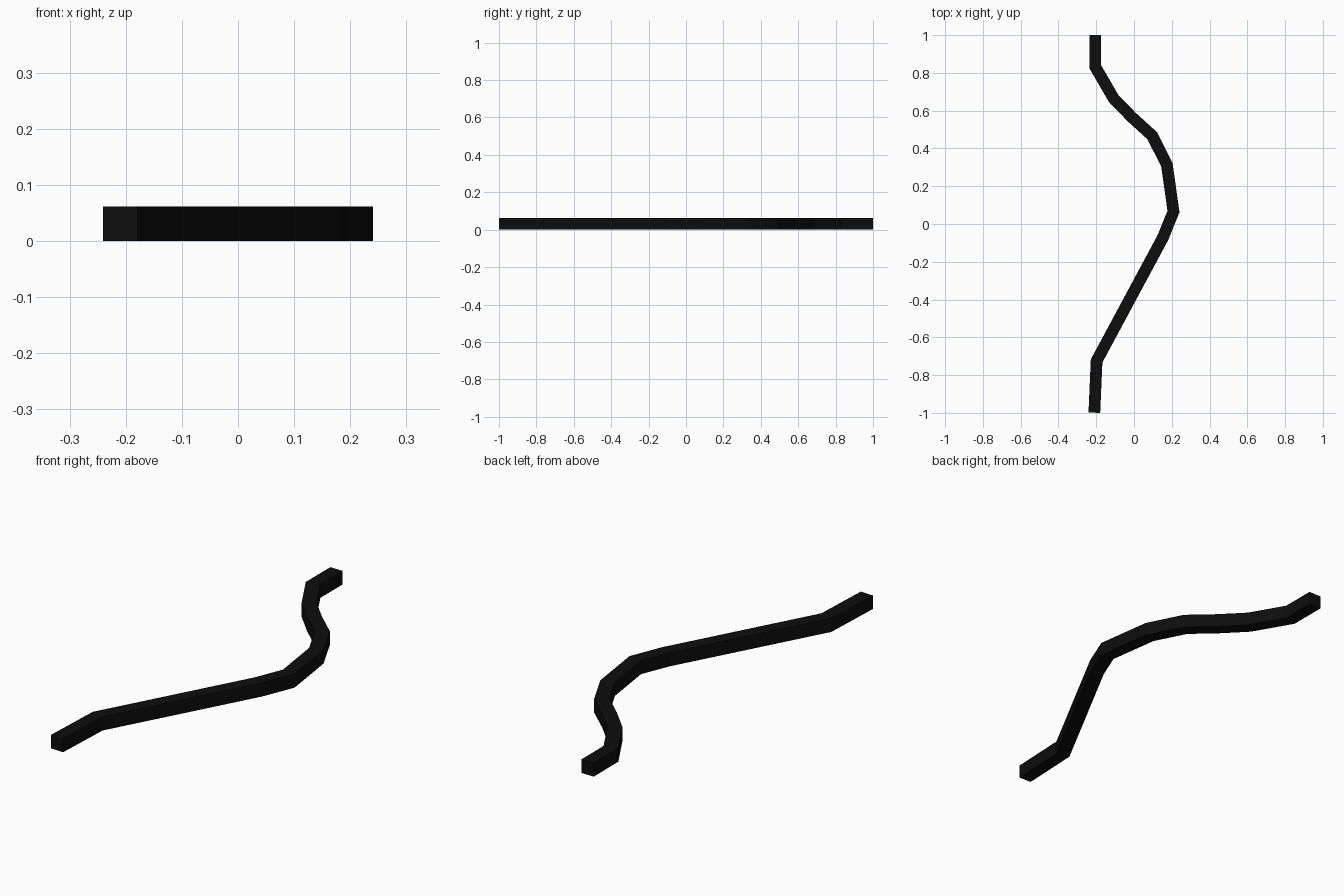
import bpy, bmesh
from mathutils import Vector

if "Cube" in bpy.data.objects:
    bpy.data.objects.remove(bpy.data.objects["Cube"])

WIDTH, HEIGHT = 0.062, 0.062
# centre line of the bent bar, seen from above
PATH = [(-0.205, 1.0), (-0.205, 0.832), (-0.108, 0.665), (-0.01, 0.564),
        (0.096, 0.468), (0.174, 0.314), (0.209, 0.066), (0.153, -0.072),
        (-0.198, -0.725), (-0.21, -0.999)]

black = bpy.data.materials.new("black")
black.diffuse_color = (0.004, 0.004, 0.004, 1)
black.use_nodes = True
black.node_tree.nodes["Principled BSDF"].inputs["Base Color"].default_value = black.diffuse_color


def sweep_bar(name, path, width, height, mat):
    """Square bar along a flat path, with mitred corners and closed ends."""
    pts = [Vector(p) for p in path]
    dirs = [(b - a).normalized() for a, b in zip(pts, pts[1:])]
    bm = bmesh.new()
    rings = []
    for i, p in enumerate(pts):
        d0, d1 = dirs[max(i - 1, 0)], dirs[min(i, len(dirs) - 1)]
        t = (d0 + d1).normalized()
        side = Vector((-t.y, t.x)) * (width / 2 / t.dot(d1))
        rings.append([bm.verts.new((*(p + side * s), z))
                      for s, z in ((-1, 0), (1, 0), (1, height), (-1, height))])
    for a, b in zip(rings, rings[1:]):
        for k in range(4):
            n = (k + 1) % 4
            bm.faces.new((a[k], a[n], b[n], b[k]))
    bm.faces.new(rings[0])
    bm.faces.new(rings[-1])
    bmesh.ops.recalc_face_normals(bm, faces=bm.faces)
    me = bpy.data.meshes.new(name)
    bm.to_mesh(me)
    bm.free()
    me.materials.append(mat)
    ob = bpy.data.objects.new(name, me)
    bpy.context.collection.objects.link(ob)
    return ob


sweep_bar("bent_bar", PATH, WIDTH, HEIGHT, black)
